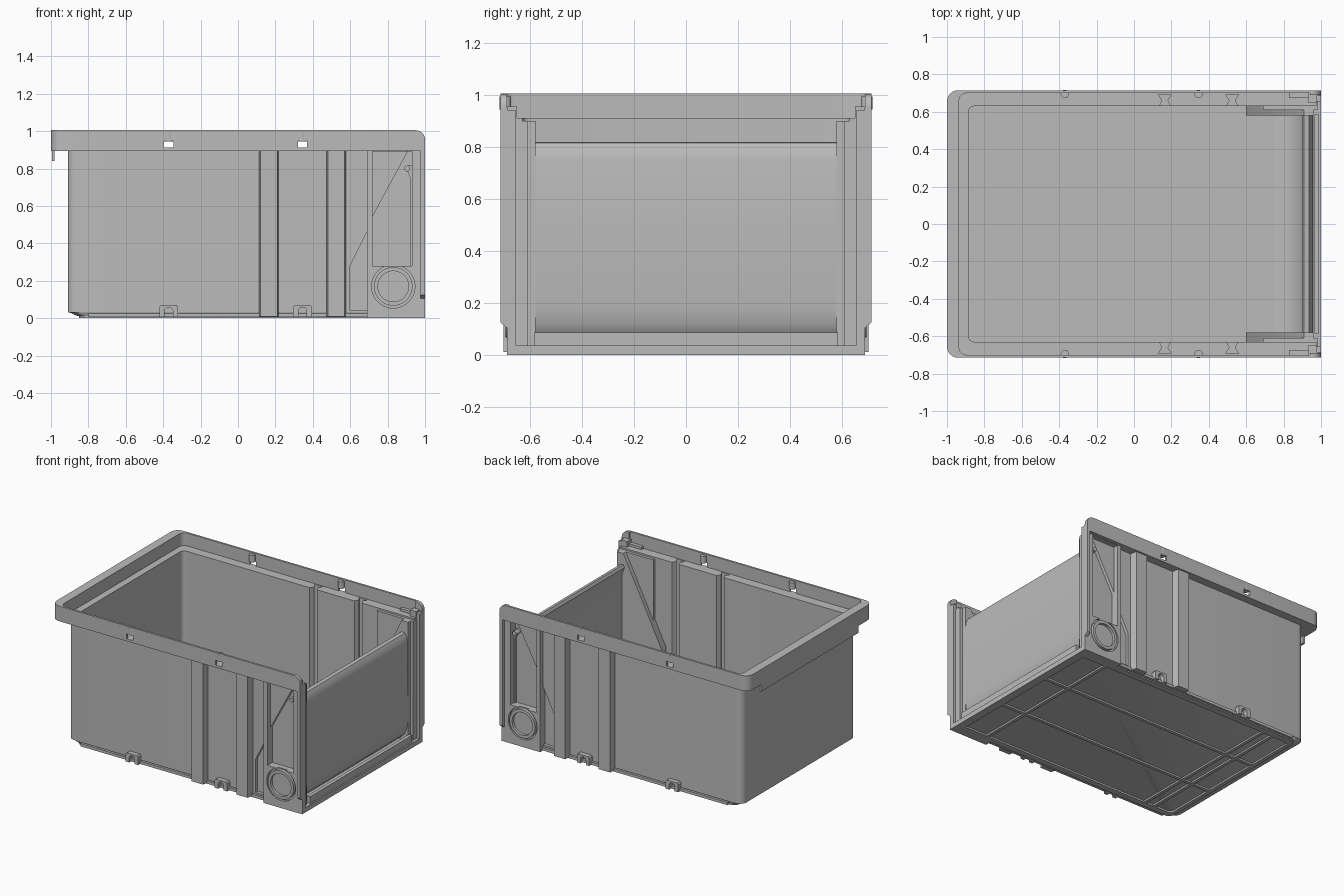
import bpy, bmesh, math
from mathutils import Vector

cube = bpy.data.objects.get("Cube")
if cube:
    bpy.data.objects.remove(cube, do_unlink=True)

grey = bpy.data.materials.new("grey plastic")
grey.use_nodes = True
colour = (0.5, 0.5, 0.5, 1)
grey.diffuse_color = colour
grey.node_tree.nodes["Principled BSDF"].inputs["Base Color"].default_value = colour
parts = []


def finish(name, bm):
    bmesh.ops.recalc_face_normals(bm, faces=bm.faces)
    mesh = bpy.data.meshes.new(name)
    bm.to_mesh(mesh)
    bm.free()
    mesh.materials.append(grey)
    ob = bpy.data.objects.new(name, mesh)
    bpy.context.collection.objects.link(ob)
    parts.append(ob)
    return ob


def loft(name, layers):
    """Closed solid through matching rings of 3D points."""
    bm = bmesh.new()
    rings = [[bm.verts.new(p) for p in layer] for layer in layers]
    for a, b in zip(rings, rings[1:]):
        for i in range(len(a)):
            j = (i + 1) % len(a)
            bm.faces.new((a[i], a[j], b[j], b[i]))
    bm.faces.new(rings[0])
    bm.faces.new(rings[-1])
    return finish(name, bm)


def prism(name, pts, axis, lo, hi):
    """Extrude a 2D outline along an axis."""
    def place(p, t):
        v = list(p)
        v.insert(axis, t)
        return Vector(v)
    return loft(name, [[place(p, t) for p in pts] for t in (lo, hi)])


def box(name, x, y, z):
    return prism(name, [(x[0], y[0]), (x[1], y[0]), (x[1], y[1]), (x[0], y[1])], 2, *z)


def circle(cx, cy, r, n=40):
    return [(cx + r * math.cos(i * math.tau / n), cy + r * math.sin(i * math.tau / n))
            for i in range(n)]


def u_line(x0, y, r, x1, n=6):
    """U-shaped outline, open towards +x, with rounded corners."""
    arc = [i * math.pi / 2 / n for i in range(n + 1)]
    low = [(x0 + r - r * math.sin(a), -y + r - r * math.cos(a)) for a in arc]
    half = [(x1, -y)] + low
    return half + [(px, -py) for px, py in reversed(half)]


def u_wall(name, outer, inner, lo, hi):
    return prism(name, u_line(*outer) + u_line(*inner)[::-1], 2, lo, hi)


def mirror(ob):
    m = ob.modifiers.new("mirror", 'MIRROR')
    m.use_axis = (False, True, False)
    m.use_mirror_merge = False
    return ob


def cut(ob, cutters):
    for c in cutters:
        m = ob.modifiers.new("cut", 'BOOLEAN')
        m.operation, m.solver, m.object = 'DIFFERENCE', 'EXACT', c


def bake(ob):
    dg = bpy.context.evaluated_depsgraph_get()
    mesh = bpy.data.meshes.new_from_object(ob.evaluated_get(dg))
    ob.modifiers.clear()
    ob.data = mesh


# Shell: base, side and back walls
base = loft("floor", [[(*p, z) for p in u_line(x, y, 0.05, 0.97)]
                      for x, y, z in ((-0.86, 0.645, 0.012), (-0.91, 0.655, 0.035))])
walls = u_wall("walls", (-0.91, 0.655, 0.05, 0.72), (-0.885, 0.63, 0.03, 0.72), 0.03, 0.9)
ledge = u_wall("rim_ledge", (-0.99, 0.712, 0.05, 0.975), (-0.885, 0.63, 0.03, 0.975), 0.895, 0.912)
lip = u_wall("rim_lip", (-1, 0.715, 0.06, 0.95), (-0.935, 0.70, 0.04, 0.95), 0.895, 1.005)
box("back_hook", (-0.995, -0.98), (-0.56, 0.56), (0.84, 0.9))

# Underside border and stiffening ribs
u_wall("foot_border", (-0.85, 0.645, 0.05, 0.98), (-0.82, 0.60, 0.03, 0.98), 0, 0.02)
for y in (-0.22, 0.22):
    box("floor_rib_long", (-0.83, 0.97), (y - 0.012, y + 0.012), (0, 0.02))
for x in (-0.68, -0.6, 0.75):
    box("floor_rib_cross", (x - 0.012, x + 0.012), (-0.61, 0.61), (0, 0.02))

# Front panel with a rounded top and a curved foot
prism("front_panel", [(0.90, 0.80), (0.91, 0.82), (0.935, 0.815), (0.95, 0.79), (0.957, 0.75),
                      (0.96, 0.18), (0.95, 0.12), (0.93, 0.08), (0.89, 0.04), (0.85, 0.02),
                      (0.75, 0.02), (0.75, 0.035), (0.82, 0.045), (0.88, 0.09), (0.91, 0.15),
                      (0.92, 0.22), (0.92, 0.75)], 1, -0.65, 0.65)
box("front_sill", (0.94, 1), (-0.69, 0.69), (0, 0.035))
box("front_sill_rail", (0.965, 0.99), (-0.585, 0.585), (0.03, 0.085))

# Side pieces, mirrored across the middle
side_panel = box("side_panel", (0.69, 0.98), (0.61, 0.69), (0, 0.9))
mirror(prism("inner_side_step", [(0.6, 0.03), (0.6, 0.28), (0.91, 0.9), (0.96, 0.9), (0.96, 0.03)],
             1, 0.58, 0.632))
mirror(box("end_post", (0.977, 1), (0.655, 0.69), (0, 0.94)))
mirror(prism("end_post_flange", [(0.685, 0.1), (0.715, 0.125), (0.715, 0.95), (0.685, 0.95)],
             0, 0.977, 1))
corner = [(0.95 + 0.05 * math.sin(a), 0.955 + 0.05 * math.cos(a))
          for a in (i * math.pi / 12 for i in range(7))]
mirror(prism("lip_end", [(0.94, 0.895), (0.94, 1.005)] + corner + [(1, 0.895)], 1, 0.69, 0.715))
mirror(box("latch_block", (0.93, 0.977), (0.65, 0.70), (0.9, 0.955)))
mirror(box("latch_bar", (0.83, 0.96), (0.675, 0.70), (0.905, 0.93)))

# Round socket in the side panel
centre = (0.83, 0.17)
socket = mirror(prism("socket_ring", circle(*centre, 0.103), 1, 0.64, 0.695))
mirror(prism("pivot_pin", circle(0.905, 0.8, 0.016, 16), 1, 0.63, 0.68))

# Divider rails: outer ribs with dovetail grooves opening inwards
cutters, grooves, ribs = [], [], []
for c in (0.165, 0.525):
    ribs.append(prism("divider_rib", [(c - 0.055, 0.64), (c - 0.045, 0.703),
                                      (c + 0.045, 0.703), (c + 0.055, 0.64)], 2, 0.01, 0.9))
    half = [(0.035, 0.62), (0.014, 0.66), (0.035, 0.693)]
    grooves.append(prism("groove_cutter", [(c + x, y) for x, y in half] +
                         [(c - x, y) for x, y in reversed(half)], 2, 0.05, 0.98))

# Rim pegs and foot brackets at the clip positions
windows = []
for x in (-0.37, 0.345):
    mirror(prism("rim_peg", circle(x, 0.695, 0.022, 20), 2, 0.945, 0.995))
    windows.append(box("window_cutter", (x - 0.025, x + 0.025), (-0.8, 0.8), (0.912, 0.948)))
    arch = [(x + 0.022 * math.cos(a), 0.04 + 0.018 * math.sin(a))
            for a in (i * math.pi / 8 for i in range(9))]
    mirror(prism("foot_bracket", [(x + 0.05, 0.005), (x + 0.05, 0.06), (x + 0.042, 0.07),
                                  (x - 0.042, 0.07), (x - 0.05, 0.06), (x - 0.05, 0.005),
                                  (x - 0.022, 0.005)] + arch[::-1] + [(x + 0.022, 0.005)],
                 1, 0.65, 0.69))
mirror(box("foot_flange", (-0.8, 0.7), (0.65, 0.668), (0.005, 0.025)))

# Recesses in the side panel and wall
upper = prism("upper_cutter", [(0.72, 0.545), (0.72, 0.892), (0.908, 0.892)], 1, 0.655, 0.75)
lower = prism("lower_cutter", [(0.72, 0.28), (0.72, 0.545), (0.908, 0.892), (0.93, 0.892),
                               (0.93, 0.28)], 1, 0.632, 0.75)
ring_cut = prism("ring_cutter", circle(*centre, 0.116), 1, 0.67, 0.75)
bore = prism("bore_cutter", circle(*centre, 0.082), 1, 0.675, 0.75)
notch = mirror(prism("notch_cutter", [(0.6, 0.04), (0.6, 0.28), (0.69, 0.46), (0.69, 0.04)],
                     1, 0.6325, 0.67))
for g in grooves:
    mirror(g)
cut(side_panel, [upper, lower, ring_cut])
cut(socket, [bore])
# cutting comes before mirroring on the socket
socket.modifiers.move(1, 0)
mirror(side_panel)
for rib, groove in zip(ribs, grooves):
    cut(rib, [groove])
    mirror(rib)
cut(walls, grooves + [notch])
cut(ledge, grooves)
cut(lip, windows)
bpy.context.view_layer.update()

# Bake the modifiers and discard the cutters
cutters = grooves + windows + [upper, lower, ring_cut, bore, notch]
parts = [p for p in parts if p not in cutters]
for p in parts:
    if p.modifiers:
        bake(p)
for c in cutters:
    bpy.data.objects.remove(c, do_unlink=True)

bpy.ops.object.select_all(action='DESELECT')
for p in parts:
    p.select_set(True)
bpy.context.view_layer.objects.active = parts[0]
bpy.ops.object.shade_smooth_by_angle(angle=math.radians(35))
